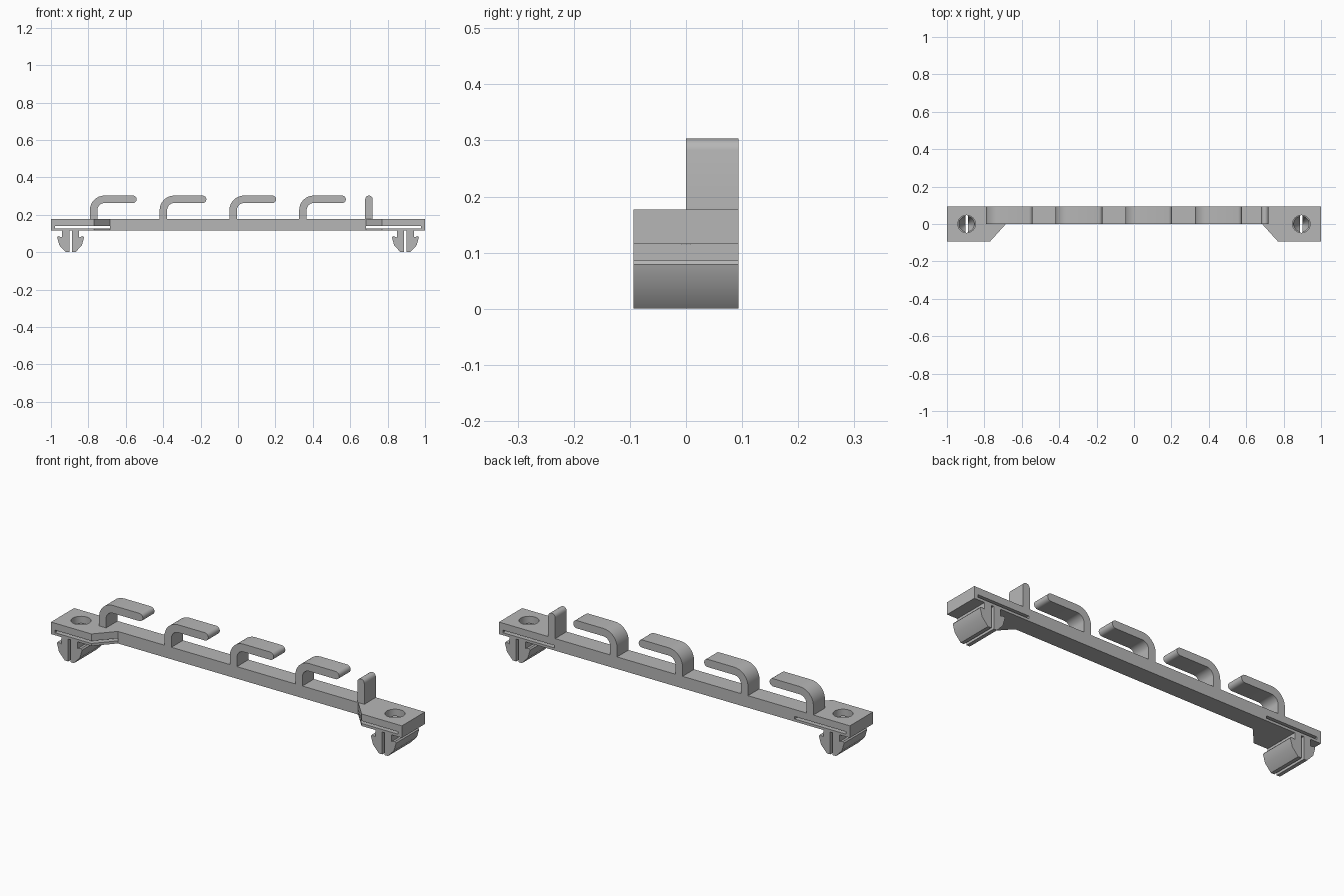
import bpy, bmesh
from math import sin, cos, pi, radians
from mathutils import Vector

cube = bpy.data.objects.get("Cube")
if cube:
    bpy.data.objects.remove(cube, do_unlink=True)

# Single grey plastic
grey = bpy.data.materials.new("grey plastic")
grey.use_nodes = True
colour = (0.47, 0.47, 0.47, 1)
grey.diffuse_color = colour
grey.node_tree.nodes["Principled BSDF"].inputs["Base Color"].default_value = colour

DEPTH = 0.094               # half depth of the rack
BOTTOM, TOP = 0.115, 0.177  # plate
HOOK_TOP, THICK = 0.303, 0.04
CLIP_X = 0.895


def make_object(name, bm):
    bmesh.ops.recalc_face_normals(bm, faces=bm.faces)
    mesh = bpy.data.meshes.new(name)
    bm.to_mesh(mesh)
    bm.free()
    mesh.materials.append(grey)
    obj = bpy.data.objects.new(name, mesh)
    bpy.context.collection.objects.link(obj)
    return obj


def extrude(name, points, direction):
    """Extrude a flat outline of 3D points along a direction."""
    bm = bmesh.new()
    face = bm.faces.new([bm.verts.new(p) for p in points])
    new = bmesh.ops.extrude_face_region(bm, geom=[face])["geom"]
    verts = [v for v in new if isinstance(v, bmesh.types.BMVert)]
    bmesh.ops.translate(bm, verts=verts, vec=Vector(direction))
    return make_object(name, bm)


def side_profile(name, outline, y0, y1):
    return extrude(name, [(x, y0, z) for x, z in outline], (0, y1 - y0, 0))


def arc(cx, cz, r, start, end, steps=8):
    angles = [radians(start + (end - start) * i / steps) for i in range(steps + 1)]
    return [(cx + r * cos(a), cz + r * sin(a)) for a in angles]


def activate(obj):
    bpy.ops.object.select_all(action="DESELECT")
    obj.select_set(True)
    bpy.context.view_layer.objects.active = obj


def cut(obj, cutter):
    activate(obj)
    mod = obj.modifiers.new("cut", "BOOLEAN")
    mod.operation = "DIFFERENCE"
    mod.solver = "EXACT"
    mod.object = cutter
    bpy.ops.object.modifier_apply(modifier=mod.name)


def smooth(obj):
    activate(obj)
    bpy.ops.object.shade_smooth_by_angle(angle=radians(30))


def hole_cutter(x):
    """Straight bore through the plate, tapering inside the clip."""
    bm = bmesh.new()
    rings = []
    for r, z in ((0.047, 0.2), (0.047, BOTTOM), (0.042, BOTTOM - 0.002), (0.008, 0.025)):
        rings.append([bm.verts.new((x + r * cos(2 * pi * i / 32), r * sin(2 * pi * i / 32), z))
                      for i in range(32)])
    for a, b in zip(rings, rings[1:]):
        for i in range(32):
            j = (i + 1) % 32
            bm.faces.new((a[i], a[j], b[j], b[i]))
    bm.faces.new(rings[0])
    bm.faces.new(rings[-1])
    obj = make_object("hole_cutter", bm)
    obj.hide_render = True
    return obj


# Base plate: narrow bar with wide chamfered end tabs
half = [(0.685, 0), (0.77, -DEPTH), (1, -DEPTH), (1, DEPTH)]
outline = half + [(-x, y) for x, y in reversed(half)]
base = extrude("base_plate", [(x, y, BOTTOM) for x, y in outline], (0, 0, TOP - BOTTOM))

# Barbed clip half, measured from the clip centre
barb = [(0.007, BOTTOM), (0.046, BOTTOM), (0.046, 0.08), (0.066, 0.086),
        (0.072, 0.079), (0.06, 0.037), (0.026, 0), (0.007, 0)]

for side, label in ((-1, "right"), (1, "left")):
    # Flex slot above the thin spring strip
    slot = side_profile("slot_cutter", [(side * 0.685, 0.128), (side * 0.978, 0.128),
                                        (side * 0.978, 0.141), (side * 0.685, 0.141)], -0.2, 0.2)
    slot.hide_render = True
    hole = hole_cutter(side * CLIP_X)
    cut(base, slot)
    cut(base, hole)
    # Split clip below each tab
    for way, part in ((-1, "inner"), (1, "outer")):
        pts = [(side * (CLIP_X + way * x), z) for x, z in barb]
        clip = side_profile(f"{label}_{part}_clip", pts, -DEPTH, DEPTH)
        cut(clip, hole)
        smooth(clip)
    for helper in (slot, hole):
        bpy.data.objects.remove(helper, do_unlink=True)
smooth(base)

# Four open hooks
LENGTH, BEND = 0.25, 0.078
for n in range(4):
    x = -0.792 + 0.373 * n
    tip = THICK / 2
    shape = [(x, TOP)]
    shape += arc(x + BEND, HOOK_TOP - BEND, BEND, 180, 90)
    shape += arc(x + LENGTH - tip, HOOK_TOP - tip, tip, 90, -90)
    shape += arc(x + BEND, HOOK_TOP - BEND, BEND - THICK, 90, 180)
    shape += [(x + THICK, TOP)]
    smooth(side_profile(f"hook_{n + 1}", shape, 0, DEPTH))

# Round-topped end post
r = THICK / 2
post = [(0.72, TOP)] + arc(0.70, HOOK_TOP - r, r, 0, 180) + [(0.68, TOP)]
smooth(side_profile("end_post", post, 0, DEPTH))
